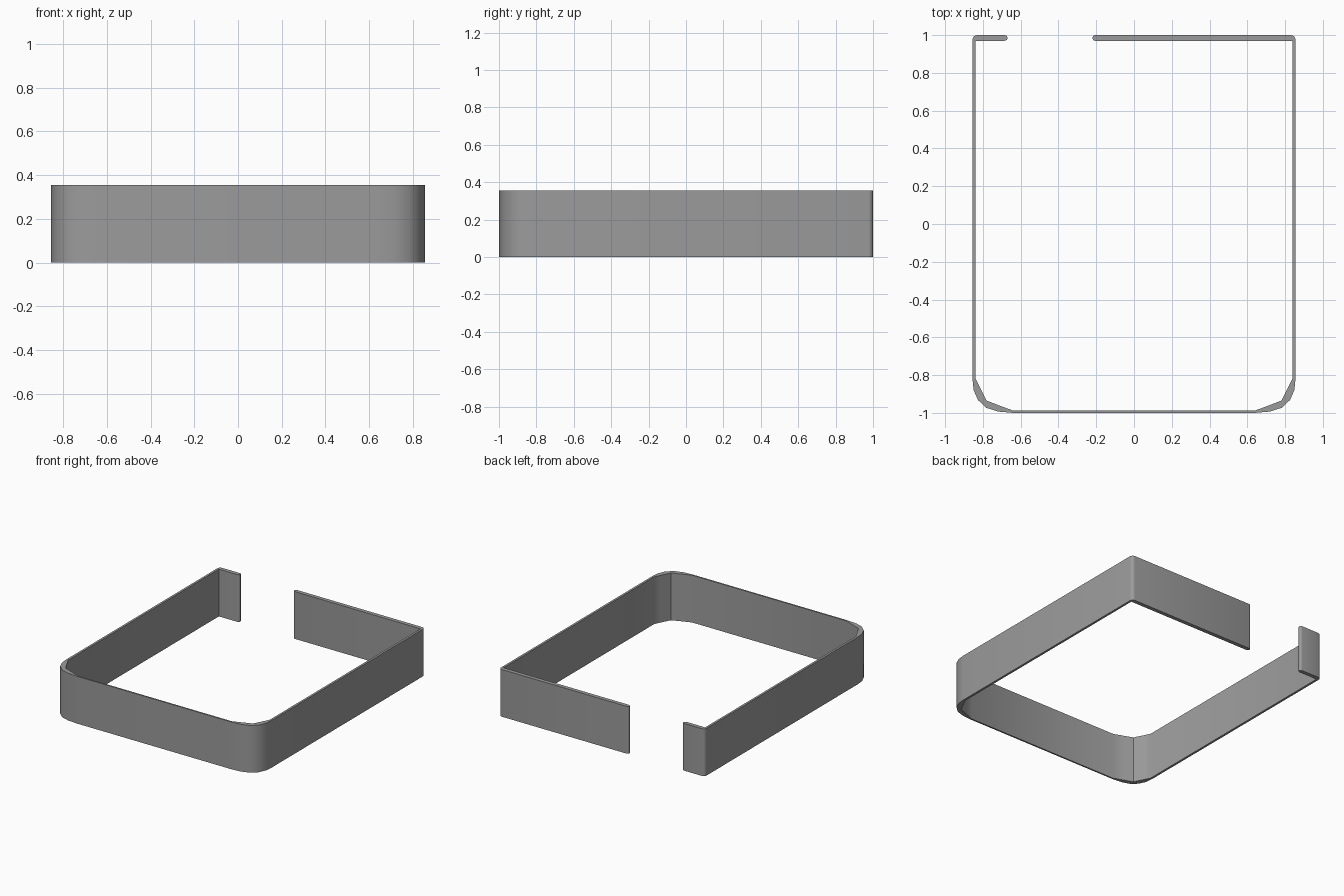
import bpy, bmesh, math

if "Cube" in bpy.data.objects:
    bpy.data.objects.remove(bpy.data.objects["Cube"])

HEIGHT = 0.355

grey = bpy.data.materials.new("mid grey")
grey.diffuse_color = (0.33, 0.33, 0.33, 1)
grey.use_nodes = True
grey.node_tree.nodes["Principled BSDF"].inputs["Base Color"].default_value = grey.diffuse_color


def half_wall(end_x):
    """Outer/inner point pairs of the right half, from back wall end to front."""
    r, mid = 0.015, 0.985
    pairs = []
    # rounded free end of the back wall
    for deg in (12, 40, 65, 90):
        a = math.radians(deg)
        x = end_x + r * (1 - math.cos(a))
        pairs.append(((x, mid + r * math.sin(a)), (x, mid - r * math.sin(a))))
    # small rounded back corner
    for i in range(5):
        a = math.radians(90 - 22.5 * i)
        outer = (0.83 + 0.025 * math.cos(a), 0.975 + 0.025 * math.sin(a))
        pairs.append((outer, (0.838, 0.97)))
    # broad front corner: smooth outside, faceted inside
    pairs += [((0.855, -0.82), (0.838, -0.82)),
              ((0.849, -0.88), (0.819, -0.858)),
              ((0.826, -0.932), (0.799, -0.897)),
              ((0.782, -0.973), (0.78, -0.935)),
              ((0.72, -0.993), (0.71, -0.962)),
              ((0.64, -1.0), (0.64, -0.988))]
    return pairs


def mirror(p):
    return (-p[0], p[1])


# right half, then the mirrored left half with its shorter back stub
pairs = half_wall(-0.22)
pairs += [(mirror(o), mirror(i)) for o, i in reversed(half_wall(0.67))]

bm = bmesh.new()
rings = []
for o, i in pairs:
    rings.append([bm.verts.new((*o, 0)), bm.verts.new((*o, HEIGHT)),
                  bm.verts.new((*i, HEIGHT)), bm.verts.new((*i, 0))])
for a, b in zip(rings, rings[1:]):
    for k in range(4):
        n = (k + 1) % 4
        bm.faces.new((a[k], a[n], b[n], b[k]))
bm.faces.new(rings[0])
bm.faces.new(rings[-1])
bmesh.ops.remove_doubles(bm, verts=bm.verts, dist=0.0005)
bmesh.ops.recalc_face_normals(bm, faces=bm.faces)

mesh = bpy.data.meshes.new("wall_band")
bm.to_mesh(mesh)
bm.free()
mesh.materials.append(grey)
wall = bpy.data.objects.new("wall_band", mesh)
bpy.context.collection.objects.link(wall)

# smooth corners, crisp top and bottom rims
bpy.context.view_layer.objects.active = wall
wall.select_set(True)
bpy.ops.object.shade_smooth_by_angle(angle=math.radians(35))
